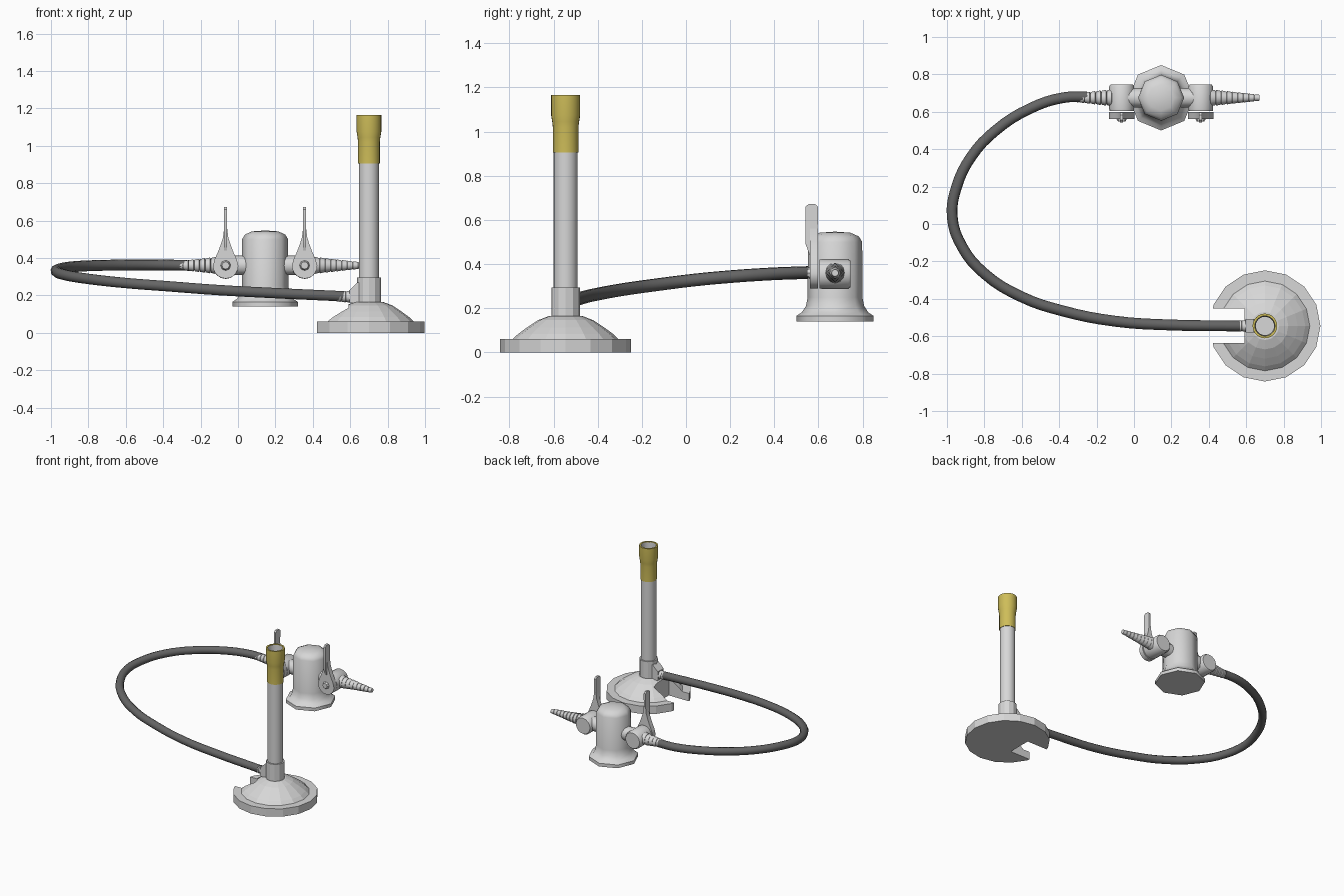
import bpy, bmesh, math
from mathutils import Matrix, Vector

cube = bpy.data.objects.get("Cube")
if cube:
    bpy.data.objects.remove(cube, do_unlink=True)


def material(name, rgb):
    m = bpy.data.materials.new(name)
    m.use_nodes = True
    m.diffuse_color = (*rgb, 1)
    m.node_tree.nodes["Principled BSDF"].inputs["Base Color"].default_value = (*rgb, 1)
    return m


STEEL = material("light grey metal", (0.68, 0.68, 0.68))
RUBBER = material("dark grey rubber", (0.13, 0.13, 0.13))
BRASS = material("yellow brass", (0.62, 0.51, 0.10))
AXES = {"z": Matrix(), "x": Matrix.Rotation(math.pi / 2, 4, "Y"),
        "-x": Matrix.Rotation(-math.pi / 2, 4, "Y"),
        "y": Matrix.Rotation(-math.pi / 2, 4, "X")}


def finish(bm, name, mat, smooth):
    bmesh.ops.remove_doubles(bm, verts=bm.verts, dist=1e-5)
    bmesh.ops.recalc_face_normals(bm, faces=bm.faces)
    me = bpy.data.meshes.new(name)
    bm.to_mesh(me)
    bm.free()
    me.materials.append(mat)
    ob = bpy.data.objects.new(name, me)
    bpy.context.collection.objects.link(ob)
    bpy.ops.object.select_all(action="DESELECT")
    ob.select_set(True)
    bpy.context.view_layer.objects.active = ob
    if smooth:
        bpy.ops.object.shade_smooth_by_angle(angle=math.radians(smooth))
    return ob


def lathe(name, profile, mat, origin, axis="z", sides=16, smooth=0):
    """Spin (radius, height) points around an axis through origin."""
    bm = bmesh.new()
    place = Matrix.Translation(origin) @ AXES[axis]
    rings = []
    for r, h in profile:
        rings.append([bm.verts.new(place @ Vector((r * math.cos(a), r * math.sin(a), h)))
                      for a in (2 * math.pi * i / sides for i in range(sides))])
    for a, b in zip(rings, rings[1:]):
        for i in range(sides):
            j = (i + 1) % sides
            bm.faces.new((a[i], a[j], b[j], b[i]))
    if profile[0] != profile[-1]:
        bm.faces.new(rings[0])
        bm.faces.new(rings[-1])
    return finish(bm, name, mat, smooth)


def prism(name, outline, y0, y1, mat, smooth=0):
    """Extrude an x-z outline from y0 to y1."""
    bm = bmesh.new()
    face = bm.faces.new([bm.verts.new((x, y0, z)) for x, z in outline])
    new = bmesh.ops.extrude_face_region(bm, geom=[face])["geom"]
    for v in new:
        if isinstance(v, bmesh.types.BMVert):
            v.co.y = y1
    return finish(bm, name, mat, smooth)


def barbs(start, end, r0, r1, count):
    """Tapered saw-tooth profile for a hose connector."""
    pts = []
    for i in range(count):
        t = i / count
        r, h = r0 + (r1 - r0) * t, start + (end - start) * t
        pts += [(r * 0.78, h), (r, h + 0.004), (r * 0.85, h + (end - start) / count)]
    return pts


# Burner stand
BX, BY = 0.70, -0.545
burner = (BX, BY, 0)
base = lathe("burner_base", [(0.297, 0), (0.297, 0.06), (0.24, 0.06), (0.216, 0.083),
             (0.175, 0.113), (0.125, 0.146), (0.075, 0.165)], STEEL, burner)
cutter = prism("notch_cutter", [(0.3, -0.1), (0.592, -0.1), (0.592, 0.3), (0.3, 0.3)],
               BY - 0.092, BY + 0.092, STEEL)
cutter.hide_render = True
notch = base.modifiers.new("notch", "BOOLEAN")
notch.operation, notch.object, notch.solver = "DIFFERENCE", cutter, "EXACT"
bpy.ops.object.select_all(action="DESELECT")
bpy.context.view_layer.objects.active = base
base.select_set(True)
bpy.ops.object.modifier_apply(modifier="notch")
bpy.data.objects.remove(cutter, do_unlink=True)

# Collar with gas inlet
lathe("burner_collar", [(0.065, 0.15), (0.065, 0.295)], STEEL, burner, sides=12)
prism("inlet_block", [(0.597, 0.16), (0.68, 0.16), (0.68, 0.27), (0.64, 0.27), (0.597, 0.228)],
      BY - 0.036, BY + 0.036, STEEL)
lathe("inlet_nozzle", barbs(0, 0.08, 0.033, 0.026, 3), STEEL, (0.605, BY, 0.193),
      "-x", 12, 30)

# Barrel and flared brass tip, with a hollow mouth
lathe("burner_tube", [(0.054, 0.29), (0.054, 0.92)], STEEL, burner, sides=24, smooth=40)
lathe("burner_tip", [(0.05, 0.905), (0.058, 0.905), (0.058, 1.02), (0.061, 1.045),
      (0.066, 1.075), (0.066, 1.165), (0.054, 1.165), (0.05, 1.05), (0.05, 0.905)],
      BRASS, burner, sides=24, smooth=40)
lathe("tip_lining", [(0.0, 0.95), (0.049, 0.95), (0.049, 1.05), (0.0535, 1.16),
      (0.055, 1.16), (0.051, 1.05), (0.051, 0.94), (0.0, 0.94), (0.0, 0.95)],
      STEEL, burner, sides=24, smooth=40)

# Gas tap pillar
TX, TY, TZ = 0.145, 0.675, 0.36
lathe("tap_pillar", [(0.175, 0.14), (0.175, 0.165), (0.15, 0.182), (0.132, 0.21), (0.124, 0.25),
      (0.123, 0.5), (0.108, 0.525), (0.07, 0.542), (0, 0.547)],
      STEEL, (TX, TY, 0), sides=8, smooth=50)
lathe("cross_pipe", [(0.052, -0.2), (0.052, 0.2)], STEEL, (TX, TY, TZ), "x", 12, 40)

# Valves, handles and outlets on both sides
for side, word in ((1, "left"), (-1, "right")):
    cx = TX + side * 0.211
    lathe(word + "_valve_body", [(0.065, -0.07), (0.067, -0.06), (0.067, 0.06), (0.06, 0.07)],
          STEEL, (cx, TY, TZ - 0.005), "y", 16, 40)
    lathe(word + "_valve_pin", [(0.02, 0), (0.028, 0.015), (0.028, 0.03)],
          STEEL, (cx, 0.548, TZ), "y", 8, 40)
    # Teardrop plate: round bottom, concave shoulders
    arc = [(0.068 * math.cos(a), TZ - 0.002 + 0.068 * math.sin(a))
           for a in (math.pi + math.pi * i / 10 for i in range(11))]
    right_edge = [(0.058, 0.395), (0.04, 0.435), (0.025, 0.475), (0.014, 0.51), (0.008, 0.56)]
    left_edge = [(-x, z) for x, z in reversed(right_edge)]
    prism(word + "_handle_plate", [(cx + x, z) for x, z in arc + right_edge + left_edge],
          0.562, 0.598, STEEL, 35)
    # Upright paddle, slightly wider than the plate is thick
    bm = bmesh.new()
    paddle = [(0.56, 0.44), (0.596, 0.44), (0.597, 0.66), (0.584, 0.672), (0.555, 0.672),
              (0.542, 0.66), (0.542, 0.49)]
    rings = [[bm.verts.new((cx + dx, y, z)) for y, z in paddle] for dx in (-0.008, 0.008)]
    for ring in rings:
        bm.faces.new(ring)
    for i in range(len(paddle)):
        j = (i + 1) % len(paddle)
        bm.faces.new((rings[0][i], rings[0][j], rings[1][j], rings[1][i]))
    finish(bm, word + "_handle_paddle", STEEL, 30)
    # Barbed outlet
    lathe(word + "_outlet", [(0.045, 0.03)] + barbs(0.05, 0.315, 0.046, 0.015, 9),
          STEEL, (cx, TY, TZ), "x" if side > 0 else "-x", 12, 30)

# Hose sweeping from burner inlet to the tap
path = [(0.565, BY, 0.195), (0.2, -0.54, 0.212), (-0.1, -0.52, 0.228), (-0.38, -0.465, 0.249),
        (-0.6, -0.39, 0.266), (-0.8, -0.265, 0.288), (-0.92, -0.12, 0.308),
        (-0.972, 0.04, 0.328), (-0.948, 0.2, 0.343), (-0.87, 0.36, 0.354),
        (-0.74, 0.5, 0.36), (-0.55, 0.62, 0.363), (-0.38, 0.675, 0.362), (-0.25, 0.68, 0.36)]
curve = bpy.data.curves.new("hose", "CURVE")
curve.dimensions = "3D"
curve.bevel_depth = 0.029
curve.bevel_resolution = 3
curve.resolution_u = 4
curve.use_fill_caps = True
spline = curve.splines.new("BEZIER")
spline.bezier_points.add(len(path) - 1)
for p, co in zip(spline.bezier_points, path):
    p.co = co
    p.handle_left_type = p.handle_right_type = "AUTO"
curve.materials.append(RUBBER)
hose = bpy.data.objects.new("hose", curve)
bpy.context.collection.objects.link(hose)
bpy.ops.object.select_all(action="DESELECT")
hose.select_set(True)
bpy.context.view_layer.objects.active = hose
bpy.ops.object.convert(target="MESH")
bpy.ops.object.shade_smooth_by_angle(angle=math.radians(50))
